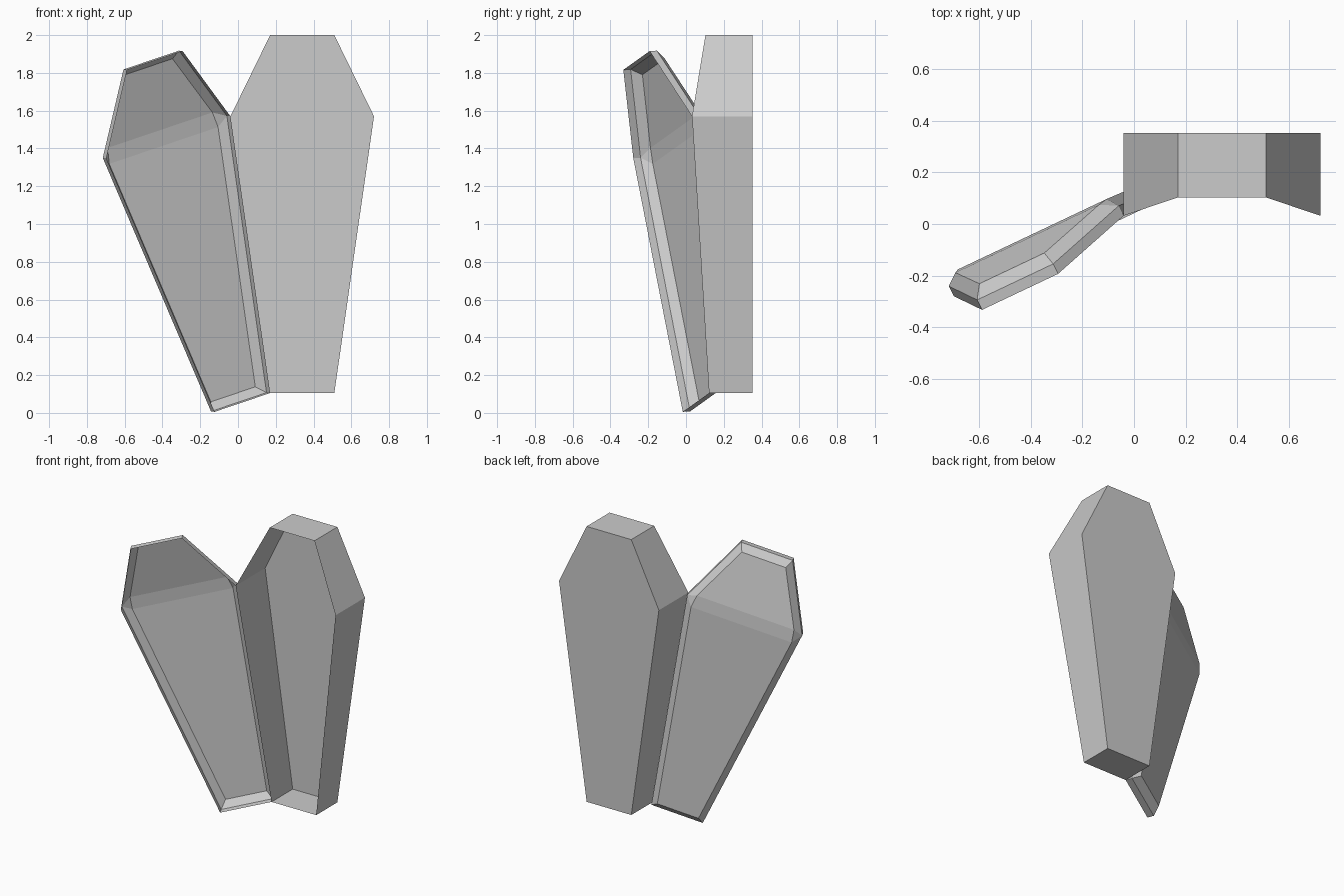
import bpy, bmesh, math
from mathutils import Vector, Matrix

if "Cube" in bpy.data.objects:
    bpy.data.objects.remove(bpy.data.objects["Cube"])

CX, BACK = 0.34, 0.352                                # box centre line and back plane
PROFILE = [(0.17, 0.105), (0.38, 1.57), (0.17, 2.0)]  # half width, height
DEPTH = [0.122, 0.032, 0.103]                         # mouth y at those heights


def mouth_y(z):
    """Front edge of the box: two slanted planes meeting at the shoulders."""
    (_, z0), (_, z1), (_, z2) = PROFILE
    if z < z1:
        return DEPTH[0] + (DEPTH[1] - DEPTH[0]) * (z - z0) / (z1 - z0)
    return DEPTH[1] + (DEPTH[2] - DEPTH[1]) * (z - z1) / (z2 - z1)


def ring(profile, y_of):
    """Mirror a half profile into a closed loop: right side up, left side down."""
    right = [Vector((CX + w, y_of(z), z)) for w, z in profile]
    left = [Vector((CX - w, y_of(z), z)) for w, z in reversed(profile)]
    return right + left


def bridge(bm, a, b):
    n = len(a)
    for i in range(n):
        j = (i + 1) % n
        bm.faces.new((a[i], a[j], b[j], b[i]))


def finish(bm, name):
    bmesh.ops.recalc_face_normals(bm, faces=bm.faces)
    me = bpy.data.meshes.new(name)
    bm.to_mesh(me)
    bm.free()
    ob = bpy.data.objects.new(name, me)
    bpy.context.collection.objects.link(ob)
    return ob


# open hexagonal box: thin walls and back board
bm = bmesh.new()
mouth = [bm.verts.new(p) for p in ring(PROFILE, mouth_y)]
back = [bm.verts.new(p) for p in ring(PROFILE, lambda z: BACK)]
bridge(bm, mouth, back)
bm.faces.new(back)
finish(bm, "coffin_box")

# lid, built closed: rim, straight lip, sloped border, panel bent at the shoulders
PANEL = [(0.136, 0.145), (0.333, 1.52), (0.321, 1.605), (0.145, 1.96)]
bm = bmesh.new()
rim = [bm.verts.new(p) for p in ring(PROFILE, mouth_y)]
lip = [bm.verts.new(p) for p in ring(PROFILE, lambda z: mouth_y(z) - 0.043)]
panel = [bm.verts.new(p) for p in ring(PANEL, lambda z: mouth_y(z) - 0.087)]
bridge(bm, rim, lip)
owner = [0, 1, 1, 2, 3, 4, 4, 5]          # lip corner belonging to each panel corner
for i in range(8):
    j = (i + 1) % 8
    a, b = lip[owner[i]], lip[owner[j]]
    corners = (a, panel[j], panel[i]) if a is b else (a, b, panel[j], panel[i])
    bm.faces.new(corners)
for i in range(3):
    bm.faces.new((panel[i], panel[i + 1], panel[6 - i], panel[7 - i]))

# swing the lid open about the left lower edge of the mouth
foot, shoulder = rim[5].co.copy(), rim[4].co.copy()
swing = Matrix.Rotation(math.radians(-154.5), 3, (shoulder - foot).normalized())
bmesh.ops.rotate(bm, cent=foot, matrix=swing, verts=bm.verts)
finish(bm, "coffin_lid")
